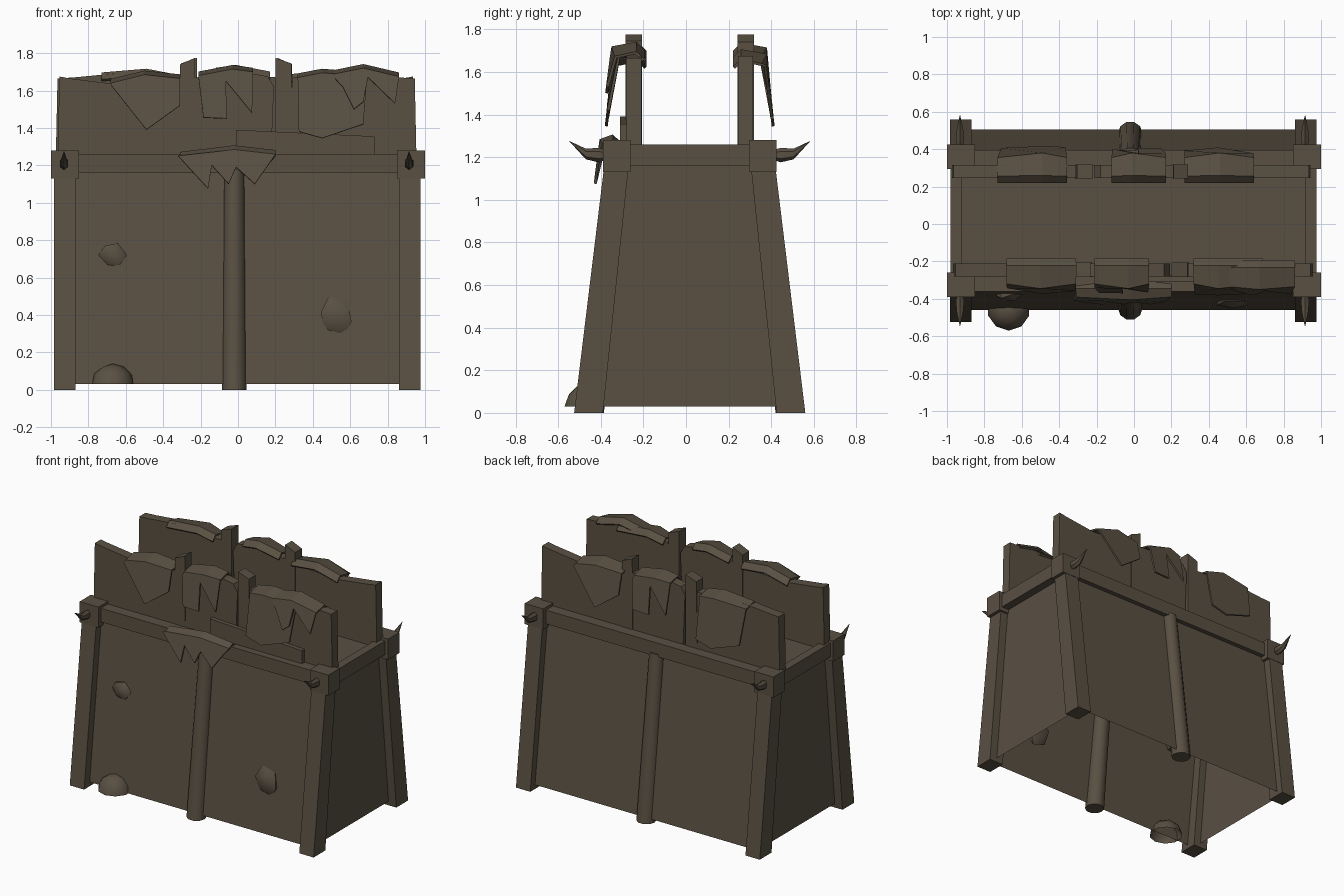
import bpy, bmesh, math
from mathutils import Vector

if "Cube" in bpy.data.objects:
    bpy.data.objects.remove(bpy.data.objects["Cube"])

mat = bpy.data.materials.new("weathered brown")
mat.diffuse_color = (0.1, 0.08, 0.055, 1)
mat.use_nodes = True
mat.node_tree.nodes["Principled BSDF"].inputs["Base Color"].default_value = mat.diffuse_color
CY = 0.0175   # middle of the wall in y


def make(name, verts, faces, smooth=False):
    me = bpy.data.meshes.new(name)
    me.from_pydata([tuple(v) for v in verts], [], faces)
    bm = bmesh.new()
    bm.from_mesh(me)
    bmesh.ops.recalc_face_normals(bm, faces=bm.faces)
    bm.to_mesh(me)
    bm.free()
    me.materials.append(mat)
    ob = bpy.data.objects.new(name, me)
    bpy.context.collection.objects.link(ob)
    if smooth:
        bpy.ops.object.select_all(action='DESELECT')
        ob.select_set(True)
        bpy.context.view_layer.objects.active = ob
        bpy.ops.object.shade_smooth_by_angle(angle=math.radians(40))
    return ob


def loft(name, rings, smooth=False, caps=True):
    """Skin a list of equal-length rings."""
    n = len(rings[0])
    verts = [v for r in rings for v in r]
    faces = [(i * n + j, i * n + (j + 1) % n, (i + 1) * n + (j + 1) % n, (i + 1) * n + j)
             for i in range(len(rings) - 1) for j in range(n)]
    if caps:
        faces += [tuple(range(n)), tuple(range(len(verts) - n, len(verts)))]
    return make(name, verts, faces, smooth)


def rect(x0, x1, y0, y1, z):
    return [(x0, y0, z), (x1, y0, z), (x1, y1, z), (x0, y1, z)]


def box(name, x0, x1, y0, y1, z0, z1):
    return loft(name, [rect(x0, x1, y0, y1, z0), rect(x0, x1, y0, y1, z1)])


def turn(v, back, cx):
    """Half turn about the wall centre for the back side."""
    return (2 * cx - v[0], 2 * CY - v[1], v[2]) if back else tuple(v)


def flip(v, back):
    """Front-to-back mirror."""
    return (v[0], 2 * CY - v[1], v[2]) if back else tuple(v)


def plate(name, outline, y0, y1, back=False):
    """Upright plate from an x/z outline."""
    loft(name, [[turn((x, y, z), back, -0.01) for x, z in outline] for y in (y0, y1)])


def cloth(name, top, hem, back=False, y_in=-0.19, y_out=-0.315, bow=0.025):
    """Hide draped over an edge; top = left, middle, right (x, z), hem = jagged lower edge."""
    verts = []
    for y, dz, b in ((y_in, -0.035, 0), (y_in - 0.035, 0, 0), (y_out, -0.02, bow)):
        for i, (x, z) in enumerate(top):
            verts.append((x, y - (b if i == 1 else 0), z + dz))
    zt = top[1][1]
    for x, z in hem:
        verts.append((x, y_out - 0.012 - 0.13 * (zt - z), z))
    faces = [(r * 3 + c, r * 3 + c + 1, r * 3 + c + 4, r * 3 + c + 3)
             for r in range(2) for c in range(2)]
    faces.append((8, 7, 6) + tuple(range(9, 9 + len(hem))))
    ob = make(name, [turn(v, back, -0.02) for v in verts], faces)
    mod = ob.modifiers.new("thickness", 'SOLIDIFY')
    mod.thickness = 0.014
    mod.offset = 0


# Hollow tapered body, closed by the walkway floor, open below
body = loft("wall_body", [rect(-0.925, 0.915, -0.46, 0.505, 0.03),
                          rect(-0.925, 0.915, -0.325, 0.36, 1.17),
                          rect(-0.925, 0.915, -0.325, 0.36, 1.225)], caps=False)
make("walkway_floor", rect(-0.93, 0.92, -0.33, 0.365, 1.225), [(0, 1, 2, 3)])

# Legs, corner blocks and horns
for back in (False, True):
    side = "back" if back else "front"
    for lr, x0, x1 in (("left", -0.985, -0.87), ("right", 0.86, 0.975)):
        loft(f"{side}_{lr}_leg",
             [[flip(v, back) for v in rect(x0, x1, -0.525, -0.39, 0)],
              [flip(v, back) for v in rect(x0, x1, -0.385, -0.27, 1.15)]])
        bx = -1.0 if lr == "left" else 0.85
        loft(f"{side}_{lr}_corner_block",
             [[flip(v, back) for v in rect(bx, bx + 0.15, -0.39, -0.26, z)] for z in (1.13, 1.28)])
        xc = (x0 + x1) / 2 - 0.003
        rings = []
        for y, z, w, h in ((-0.38, 1.21, 0.014, 0.025), (-0.41, 1.21, 0.026, 0.034),
                           (-0.47, 1.215, 0.02, 0.025), (-0.547, 1.275, 0.001, 0.001)):
            rings.append([flip((xc + w * math.cos(a), y, z + h * math.sin(a)), back)
                          for a in [k * math.pi / 3 + math.pi / 6 for k in range(6)]])
        loft(f"{side}_{lr}_horn", rings, True)

    # Long rail and centre pole
    ys = sorted((flip((0, -0.36, 0), back)[1], flip((0, -0.275, 0), back)[1]))
    box(f"{side}_rail", -0.86, 0.86, ys[0], ys[1], 1.16, 1.26)
    rings = []
    for y, z, r in ((-0.448, 0, 0.066), (-0.32, 1.18, 0.054)):
        rings.append([flip((-0.02 + r * math.cos(k * math.pi / 5), y + r * math.sin(k * math.pi / 5), z), back)
                      for k in range(10)])
    loft(f"{side}_pole", rings, True)

    # Parapet plates and posts
    plate(f"{side}_left_parapet", [(-0.965, 1.2), (-0.3, 1.2), (-0.3, 1.65), (-0.66, 1.635),
                                   (-0.9, 1.665), (-0.955, 1.675)], -0.28, -0.21, back)
    plate(f"{side}_middle_parapet", [(-0.235, 1.2), (0.175, 1.2), (0.192, 1.62), (0.16, 1.675),
                                     (0.08, 1.69), (-0.235, 1.67)], -0.28, -0.21, back)
    plate(f"{side}_right_parapet", [(0.28, 1.2), (0.955, 1.2), (0.945, 1.665), (0.86, 1.67),
                                    (0.65, 1.69), (0.29, 1.67)], -0.28, -0.21, back)
    plate(f"{side}_left_post", [(-0.31, 1.2), (-0.225, 1.2), (-0.23, 1.775), (-0.31, 1.74)],
          -0.283, -0.207, back)
    plate(f"{side}_right_post", [(0.2, 1.2), (0.295, 1.2), (0.285, 1.745), (0.2, 1.775)],
          -0.283, -0.207, back)

    # Torn hides over the parapet
    cloth(f"{side}_left_hide", [(-0.68, 1.655), (-0.5, 1.7), (-0.31, 1.68)],
          [(-0.68, 1.63), (-0.49, 1.39), (-0.31, 1.52)], back)
    cloth(f"{side}_middle_hide", [(-0.21, 1.695), (-0.03, 1.73), (0.08, 1.715)],
          [(-0.21, 1.66), (-0.185, 1.455), (-0.06, 1.45), (-0.065, 1.65), (0.075, 1.48)], back)
    cloth(f"{side}_right_hide", [(0.32, 1.685), (0.45, 1.71), (0.69, 1.69)],
          [(0.325, 1.38), (0.45, 1.345), (0.67, 1.42)], back)

# Side rails
box("left_rail", -0.98, -0.92, -0.27, 0.30, 1.16, 1.26)
box("right_rail", 0.915, 0.975, -0.27, 0.30, 1.16, 1.26)

# Front-only extras: second right hide, rail hide and leaning plank
cloth("outer_right_hide", [(0.5, 1.7), (0.67, 1.735), (0.86, 1.69)],
      [(0.56, 1.62), (0.62, 1.5), (0.67, 1.54), (0.695, 1.67), (0.84, 1.53)], False, -0.2, -0.33, 0.015)
cloth("rail_hide", [(-0.31, 1.265), (-0.02, 1.3), (0.2, 1.275)],
      [(-0.32, 1.25), (-0.16, 1.075), (-0.14, 1.2), (-0.05, 1.1), (-0.01, 1.19), (0.09, 1.1),
       (0.16, 1.2)], False, -0.31, -0.385, 0.015)
plate("leaning_plank", [(-0.01, 1.25), (0.73, 1.25), (0.73, 1.355), (-0.01, 1.39)], -0.31, -0.28)

# Stones set in the front wall
for name, c, r, spin in (("upper_stone", (-0.67, -0.375, 0.72), (0.08, 0.042, 0.068), 0.4),
                         ("lower_stone", (0.525, -0.412, 0.39), (0.095, 0.045, 0.115), -0.35),
                         ("ground_stone", (-0.67, -0.455, 0.03), (0.115, 0.115, 0.11), 0)):
    bm = bmesh.new()
    bmesh.ops.create_icosphere(bm, subdivisions=2 if r[1] > 0.1 else 1, radius=1)
    verts = []
    for v in bm.verts:
        p = Vector((v.co.x * r[0], v.co.y * r[1], v.co.z * r[2]))
        x = p.x * math.cos(spin) + p.z * math.sin(spin)
        z = -p.x * math.sin(spin) + p.z * math.cos(spin)
        verts.append((c[0] + x, c[1] + p.y, max(0.03, c[2] + z)))
    faces = [tuple(v.index for v in f.verts) for f in bm.faces
             if max(verts[v.index][2] for v in f.verts) > 0.031]
    bm.free()
    make(name, verts, faces, True)
